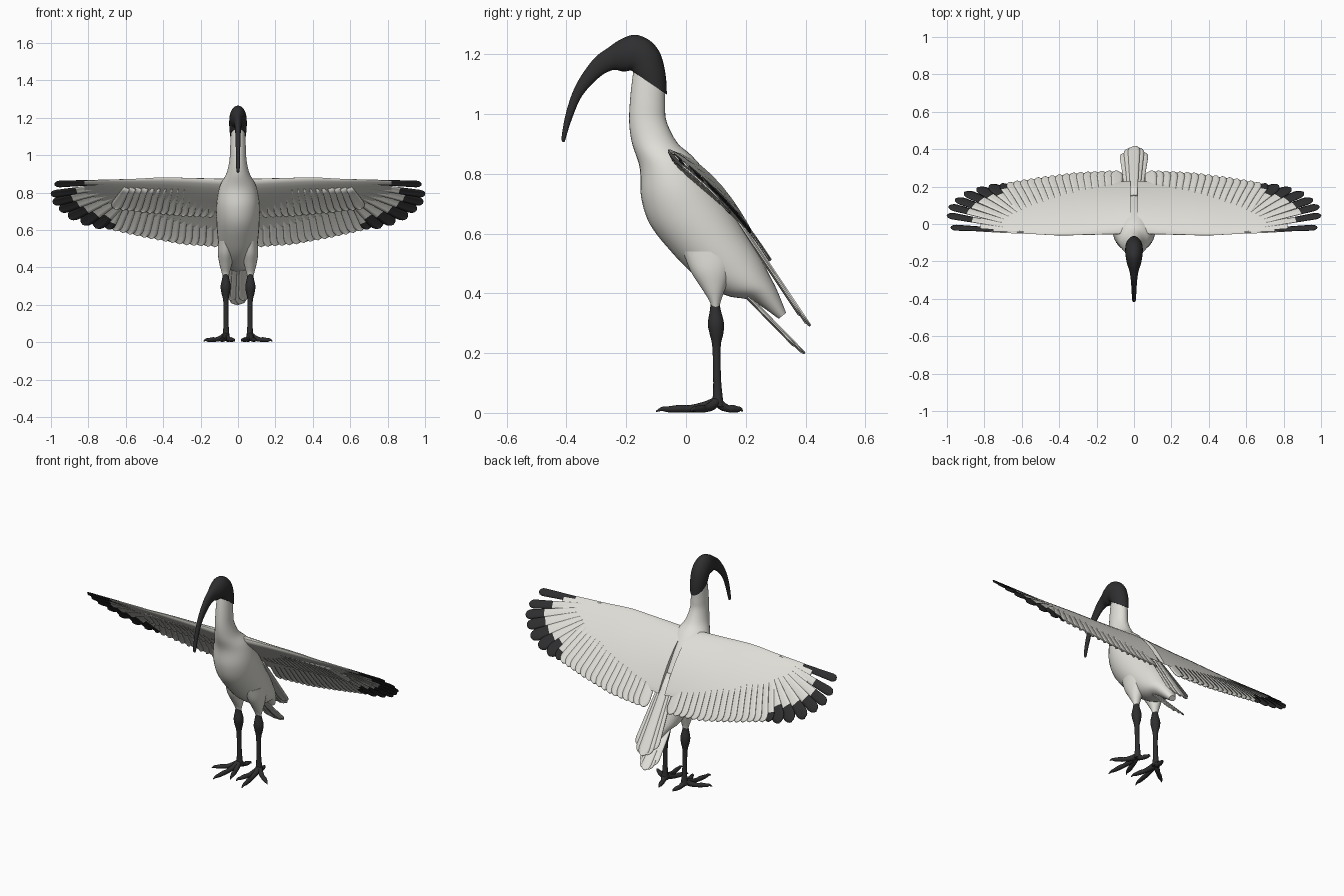
import bpy, bmesh, math
from mathutils import Vector

if "Cube" in bpy.data.objects:
    bpy.data.objects.remove(bpy.data.objects["Cube"])


def material(name, color):
    m = bpy.data.materials.new(name)
    m.diffuse_color = (*color, 1)
    m.use_nodes = True
    m.node_tree.nodes["Principled BSDF"].inputs["Base Color"].default_value = m.diffuse_color
    return m


WHITE = material("white_plumage", (0.74, 0.73, 0.68))
BLACK = material("charcoal_skin", (0.028, 0.028, 0.03))


def finish(bm, name, mats, mirror=False, solid=0):
    bmesh.ops.recalc_face_normals(bm, faces=bm.faces)
    me = bpy.data.meshes.new(name)
    bm.to_mesh(me)
    bm.free()
    for m in mats:
        me.materials.append(m)
    ob = bpy.data.objects.new(name, me)
    bpy.context.collection.objects.link(ob)
    bpy.ops.object.select_all(action='DESELECT')
    ob.select_set(True)
    bpy.context.view_layer.objects.active = ob
    bpy.ops.object.shade_smooth_by_angle(angle=math.radians(50))
    if solid:
        mod = ob.modifiers.new("thickness", 'SOLIDIFY')
        mod.thickness, mod.offset = solid, 0
    if mirror:
        ob.modifiers.new("mirror", 'MIRROR').use_mirror_merge = False
    return ob


def smooth_rows(rows, n=5):
    """Catmull-Rom interpolation between rows of numbers."""
    out = []
    for i in range(len(rows) - 1):
        a, b, c, d = (rows[max(i - 1, 0)], rows[i], rows[i + 1], rows[min(i + 2, len(rows) - 1)])
        for k in range(n):
            t = k / n
            out.append([0.5 * (2 * q + (r - p) * t + (2 * p - 5 * q + 4 * r - s) * t * t
                               + (3 * q - p - 3 * r + s) * t ** 3) for p, q, r, s in zip(a, b, c, d)])
    return out + [list(rows[-1])]


def skin(bm, rings):
    vs = [[bm.verts.new(p) for p in ring] for ring in rings]
    n = len(vs[0])
    for r0, r1 in zip(vs, vs[1:]):
        for i in range(n):
            bm.faces.new((r0[i], r0[(i + 1) % n], r1[(i + 1) % n], r1[i]))
    bm.faces.new(vs[0])
    bm.faces.new(vs[-1])


def loft(bm, sections, cx=0, seg=28):
    """Ellipses given by front (y,z), back (y,z) and half width in x."""
    rings = []
    for fy, fz, by, bz, w in smooth_rows(sections):
        ring = []
        for i in range(seg):
            a = 2 * math.pi * i / seg
            k = (1 + math.cos(a)) / 2
            ring.append((cx + w * math.sin(a), by + (fy - by) * k, bz + (fz - bz) * k))
        rings.append(ring)
    skin(bm, rings)


def tube(bm, rows, seg=12):
    """Round tube through (x, y, z, radius) rows."""
    rows = smooth_rows(rows, 4)
    pts = [Vector(r[:3]) for r in rows]
    rings = []
    for i, p in enumerate(pts):
        t = (pts[min(i + 1, len(pts) - 1)] - pts[max(i - 1, 0)]).normalized()
        u = t.cross(Vector((0.9, 0.3, 0.1))).normalized()
        v = t.cross(u)
        rings.append([p + rows[i][3] * (u * math.cos(a) + v * math.sin(a))
                      for a in (2 * math.pi * k / seg for k in range(seg))])
    skin(bm, rings)


def interp(table, x):
    for (x0, y0), (x1, y1) in zip(table, table[1:]):
        if x <= x1:
            return y0 + (y1 - y0) * (x - x0) / (x1 - x0)
    return table[-1][1]


def feather(bm, place, root, tip, half, dark=0, h=0, tilt=0.004):
    """Rounded vane from root to tip in (x, s) coordinates; the last 'dark' length is black."""
    root, tip = Vector(root), Vector(tip)
    L = (tip - root).length
    d = (root - tip) / L
    side = Vector((-d.y, d.x))
    w = half * 1.3
    dists = sorted({L, .8 * L, .6 * L, .4 * L, dark or w * 1.5, w, .6 * w, .3 * w, .1 * w, 0.005 * w}, reverse=True)
    rows = []
    for q in dists:
        wide = half * (math.sqrt(1 - (1 - q / w) ** 2) if q < w else 1 - 0.45 * (q - w) / (L - w))
        row = []
        for u in (-1, -0.5, 0, 0.5, 1):
            p = tip + d * q + side * u * wide
            row.append(bm.verts.new(place(p.x, p.y, h + tilt * u + 0.002 * (1 - abs(u)))))
        rows.append(row)
    for i in range(len(rows) - 1):
        for j in range(4):
            f = bm.faces.new((rows[i][j], rows[i][j + 1], rows[i + 1][j + 1], rows[i + 1][j]))
            f.material_index = 1 if dists[i] <= dark + 1e-6 else 0


# Body and neck
bm = bmesh.new()
loft(bm, [(-.17, 1.18, -.10, 1.17, .03), (-.178, 1.13, -.073, 1.10, .038), (-.187, 1.05, -.07, 1.03, .042),
          (-.19, .97, -.065, .975, .046), (-.18, .9, -.03, .905, .062), (-.155, .82, .02, .86, .095),
          (-.15, .72, .08, .79, .114), (-.12, .63, .14, .70, .116), (-.05, .54, .20, .60, .11),
          (.03, .46, .25, .52, .10), (.13, .395, .28, .46, .085), (.22, .375, .305, .41, .06),
          (.31, .315, .335, .335, .02)])
finish(bm, "body_and_neck", [WHITE])

# Head and curved bill
bm = bmesh.new()
loft(bm, [(-.182, 1.145, -.064, 1.065, .042), (-.184, 1.146, -.068, 1.13, .046), (-.186, 1.146, -.085, 1.2, .047),
          (-.19, 1.145, -.12, 1.245, .046), (-.20, 1.143, -.17, 1.265, .043), (-.215, 1.143, -.218, 1.25, .036),
          (-.245, 1.147, -.26, 1.222, .024), (-.29, 1.123, -.31, 1.183, .017), (-.348, 1.06, -.367, 1.10, .013),
          (-.383, .98, -.4, 1.01, .011), (-.402, .92, -.416, .925, .009), (-.406, .906, -.413, .906, .004)], seg=24)
finish(bm, "head_and_bill", [BLACK])

# Feathered thighs
bm = bmesh.new()
loft(bm, [(-.01, .54, .17, .54, .04), (.015, .475, .155, .48, .042), (.05, .42, .135, .425, .034),
          (.078, .375, .117, .375, .022), (.085, .35, .112, .35, .015)], cx=.066, seg=20)
finish(bm, "thighs", [WHITE], mirror=True)

# Legs with ankle joints, toes and claws
bm = bmesh.new()
tube(bm, [(.066, .097, .38, .014), (.066, .098, .345, .018), (.066, .1, .30, .027), (.066, .102, .265, .023),
          (.065, .102, .22, .014), (.064, .104, .12, .013), (.064, .106, .06, .016), (.065, .106, .02, .022)], 16)
for tx, ty in ((.095, -.10), (.183, .015), (.018, -.045), (.045, .19)):
    ox, oy = .066, .104
    at = lambda t, z, r: (ox + (tx - ox) * t, oy + (ty - oy) * t, z, r)
    tube(bm, [at(0, .04, .015), at(.2, .023, .015), at(.45, .014, .012), at(.6, .014, .013),
              at(.8, .012, .010), at(.9, .013, .007), at(1, .005, .002)], 10)
finish(bm, "legs_and_feet", [BLACK], mirror=True)


# Wings: x along the span, s down the chord, h out of the upper surface
def wing(x, s, h):
    h += 0.025 * math.sin(math.pi * max(0, min(s, .5)) / .5)
    return (x, -.05 + .676 * s + .737 * h, .87 - .737 * s + .676 * h)


bm = bmesh.new()
rings = []
for x, lead, chord, thick in smooth_rows([(.02, .0, .40, .045), (.12, -.005, .39, .038), (.25, -.01, .37, .03),
                                          (.4, -.015, .32, .024), (.55, -.005, .26, .016), (.7, .003, .19, .009),
                                          (.82, .012, .10, .005)]):
    ring = []
    for i in range(24):
        a = 2 * math.pi * i / 24
        ring.append(wing(x, lead + chord * (1 - math.cos(a)) / 2,
                         thick * math.sin(a) * (.2 + .8 * math.cos(a / 2) ** 2)))
    rings.append(ring)
skin(bm, rings)
finish(bm, "wing_arms", [WHITE], mirror=True)

# Flight feathers
TRAIL = [(.05, .49), (.12, .49), (.3, .475), (.5, .43), (.7, .375)]
bm = bmesh.new()
for i in range(17):
    x = .09 + .61 * i / 16
    feather(bm, wing, (x * .8 + .02, .08), (x, interp(TRAIL, x)), .032, dark=.05 if i == 16 else 0)
primaries = [(.765, .365, .10), (.835, .34, .10), (.905, .30, .11), (.955, .245, .11),
             (.99, .19, .11), (1.0, .125, .14), (.98, .04, .23)]
for i, (x, s, dark) in enumerate(primaries):
    k = i / 6
    feather(bm, wing, (.56 + .03 * k, .10 - .085 * k), (x, s), .04 - .018 * k, dark)
finish(bm, "flight_feathers", [WHITE, BLACK], mirror=True, solid=.004)

# Underwing coverts
bm = bmesh.new()
for i in range(16):
    x = .12 + .54 * i / 15
    feather(bm, wing, (x * .9, .06), (x, .58 * interp(TRAIL, x)), .03, h=-.014)
finish(bm, "underwing_coverts", [WHITE], mirror=True, solid=.004)


# Tail: upper feather tongue along the back and lower fan
def slope(y0, z0, dy, dz):
    return lambda x, s, h: (x, y0 + dy * s - dz * h, z0 + dz * s + dy * h)


bm = bmesh.new()
upper = slope(.15, .68, .555, -.832)
lower = slope(.16, .44, .70, -.714)
for i in range(-2, 3):
    feather(bm, upper, (i * .012, .0), (i * .023, .47 - .012 * i * i), .032, h=.004 - .004 * abs(i), tilt=.003)
    feather(bm, lower, (i * .012, .0), (i * .016, .337 - .01 * i * i), .028, h=-.003 * abs(i), tilt=.003)
finish(bm, "tail_feathers", [WHITE], solid=.005)
